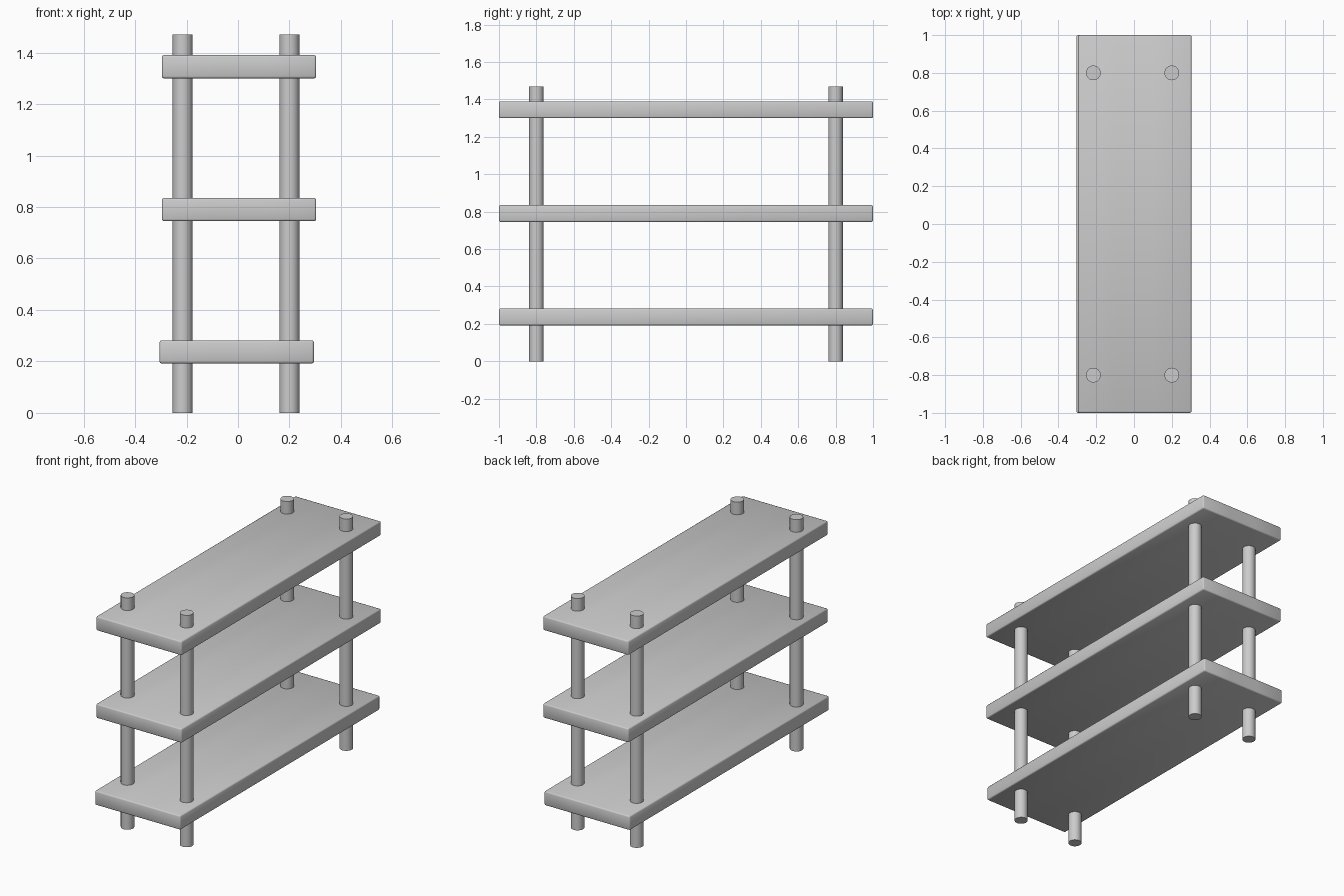
import bpy
import bmesh

cube = bpy.data.objects.get("Cube")
if cube:
    bpy.data.objects.remove(cube, do_unlink=True)

grey = bpy.data.materials.new("plain_grey")
grey.use_nodes = True
colour = (0.6, 0.6, 0.6, 1)
grey.diffuse_color = colour
grey.node_tree.nodes["Principled BSDF"].inputs["Base Color"].default_value = colour

HEIGHT = 1.47
POST_RADIUS = 0.039
SHELF_SIZE = (0.6, 2.0, 0.09)


def add_shelf(name, x, z):
    """Board of three planks' width with softened edges and smooth shading."""
    bm = bmesh.new()
    bmesh.ops.create_cube(bm, size=1)
    bmesh.ops.scale(bm, vec=SHELF_SIZE, verts=bm.verts)
    bmesh.ops.bevel(bm, geom=bm.edges[:], offset=0.008, segments=2,
                    profile=0.5, affect='EDGES')
    # Lengthwise plank divisions
    for cut in (-0.1, 0.1):
        bmesh.ops.bisect_plane(bm, geom=bm.verts[:] + bm.edges[:] + bm.faces[:],
                               plane_co=(cut, 0, 0), plane_no=(1, 0, 0))
    for face in bm.faces:
        face.smooth = True
    mesh = bpy.data.meshes.new(name)
    bm.to_mesh(mesh)
    bm.free()
    mesh.materials.append(grey)
    shelf = bpy.data.objects.new(name, mesh)
    shelf.location = (x, 0, z)
    bpy.context.collection.objects.link(shelf)


def add_post(name, x, y):
    """Round upright running through all the shelves."""
    bpy.ops.mesh.primitive_cylinder_add(vertices=24, radius=POST_RADIUS, depth=HEIGHT,
                                        location=(x, y, HEIGHT / 2))
    post = bpy.context.object
    post.name = name
    post.data.materials.append(grey)
    bpy.ops.object.shade_smooth_by_angle()


# Shelves, the lowest sitting slightly to one side
add_shelf("bottom_shelf", -0.005, 0.237)
add_shelf("middle_shelf", 0.004, 0.79)
add_shelf("top_shelf", 0.004, 1.345)

# Four uprights
for side, x in (("right", -0.215), ("left", 0.2)):
    for end, y in (("front", -0.8), ("back", 0.8)):
        add_post(f"{end}_{side}_post", x, y)
